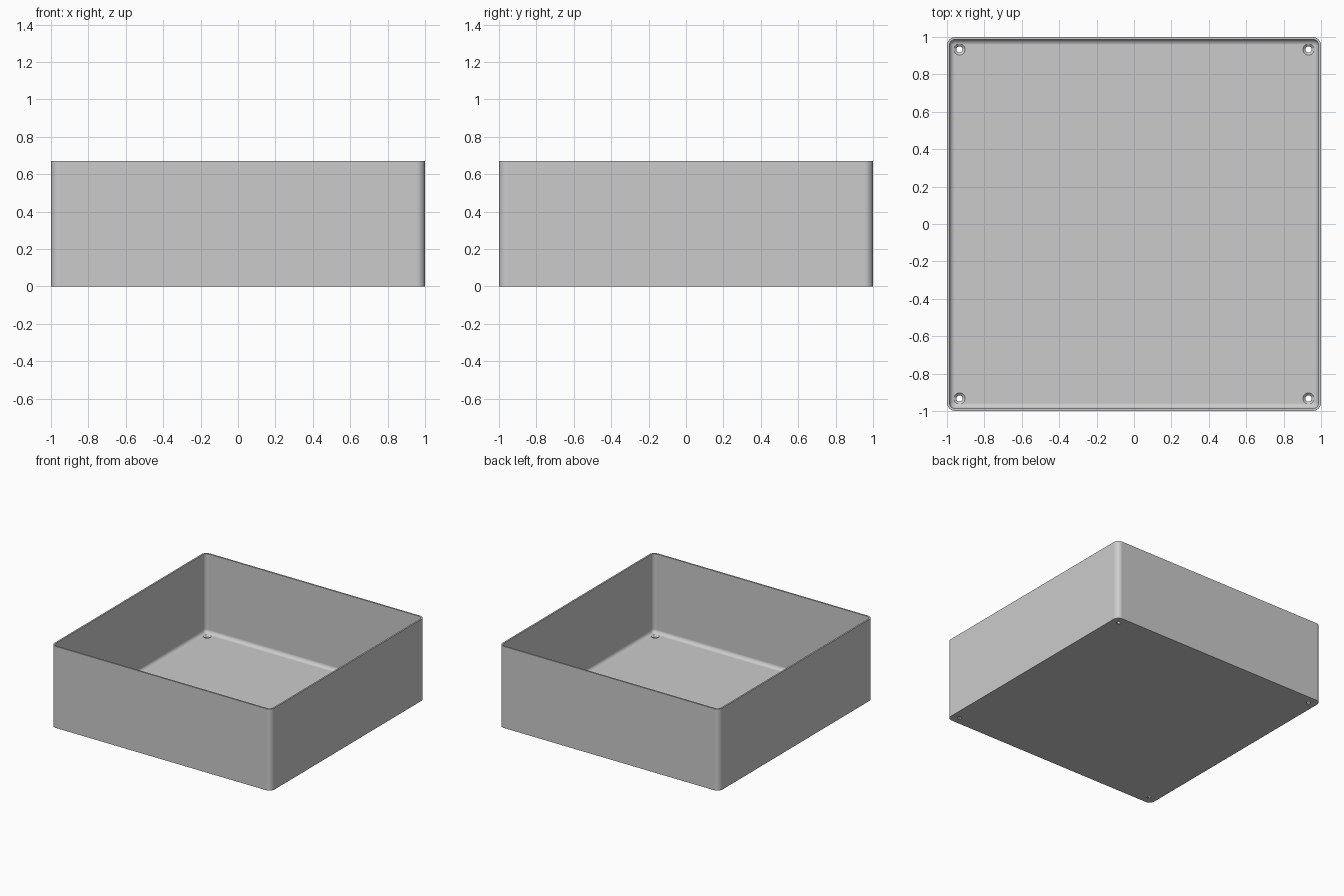
import bpy, bmesh, math

if "Cube" in bpy.data.objects:
    bpy.data.objects.remove(bpy.data.objects["Cube"])

HEIGHT, WALL, FLOOR = 0.67, 0.013, 0.02
CORNER, FILLET, STEPS = 0.045, 0.03, 8
HOLE_POS = 0.933

grey = bpy.data.materials.new("plain grey")
grey.diffuse_color = (0.6, 0.6, 0.6, 1)
grey.use_nodes = True
grey.node_tree.nodes["Principled BSDF"].inputs["Base Color"].default_value = grey.diffuse_color


def ring(bm, inset, z):
    """Rounded square loop, inset from the outer wall."""
    r = CORNER - inset
    c = 1 - CORNER
    verts = []
    for q in range(4):
        mid = math.pi / 4 + q * math.pi / 2
        cx, cy = c * math.copysign(1, math.cos(mid)), c * math.copysign(1, math.sin(mid))
        for i in range(STEPS + 1):
            a = (q + i / STEPS) * math.pi / 2
            verts.append(bm.verts.new((cx + r * math.cos(a), cy + r * math.sin(a), z)))
    return verts


def loft(bm, rings):
    for a, b in zip(rings, rings[1:]):
        n = len(a)
        for i in range(n):
            bm.faces.new((a[i], a[(i + 1) % n], b[(i + 1) % n], b[i]))
    bm.faces.new(rings[0][::-1])
    bm.faces.new(rings[-1])
    bmesh.ops.recalc_face_normals(bm, faces=bm.faces)


def make(name, bm):
    mesh = bpy.data.meshes.new(name)
    bm.to_mesh(mesh)
    bm.free()
    obj = bpy.data.objects.new(name, mesh)
    bpy.context.collection.objects.link(obj)
    mesh.materials.append(grey)
    return obj


# Open tray: outer wall, rim, inner wall, floor fillet
profile = [(0, 0), (0, HEIGHT), (WALL, HEIGHT)]
for i in range(STEPS + 1):
    a = i / STEPS * math.pi / 2
    profile.append((WALL + FILLET * (1 - math.cos(a)), FLOOR + FILLET * (1 - math.sin(a))))
bm = bmesh.new()
loft(bm, [ring(bm, *p) for p in profile])
tray = make("open_tray", bm)

# Countersunk screw hole cutters, one per corner
bm = bmesh.new()
for sx in (-1, 1):
    for sy in (-1, 1):
        loops = []
        for r, z in ((0.017, -0.05), (0.017, 0.008), (0.032, 0.022), (0.032, 0.08)):
            loops.append([bm.verts.new((sx * HOLE_POS + r * math.cos(k * math.pi / 12),
                                        sy * HOLE_POS + r * math.sin(k * math.pi / 12), z))
                          for k in range(24)])
        loft(bm, loops)
cutter = make("screw_hole_cutter", bm)
cutter.hide_render = True

# Cut the holes
cut = tray.modifiers.new("screw holes", 'BOOLEAN')
cut.operation = 'DIFFERENCE'
cut.solver = 'EXACT'
cut.object = cutter
bpy.context.view_layer.objects.active = tray
tray.select_set(True)
bpy.ops.object.modifier_apply(modifier=cut.name)
bpy.data.objects.remove(cutter)

# Smooth the rounded corners, keep walls and floor flat
bpy.ops.object.shade_smooth_by_angle(angle=math.radians(30))
weighted = tray.modifiers.new("flat panels", 'WEIGHTED_NORMAL')
weighted.keep_sharp = True
